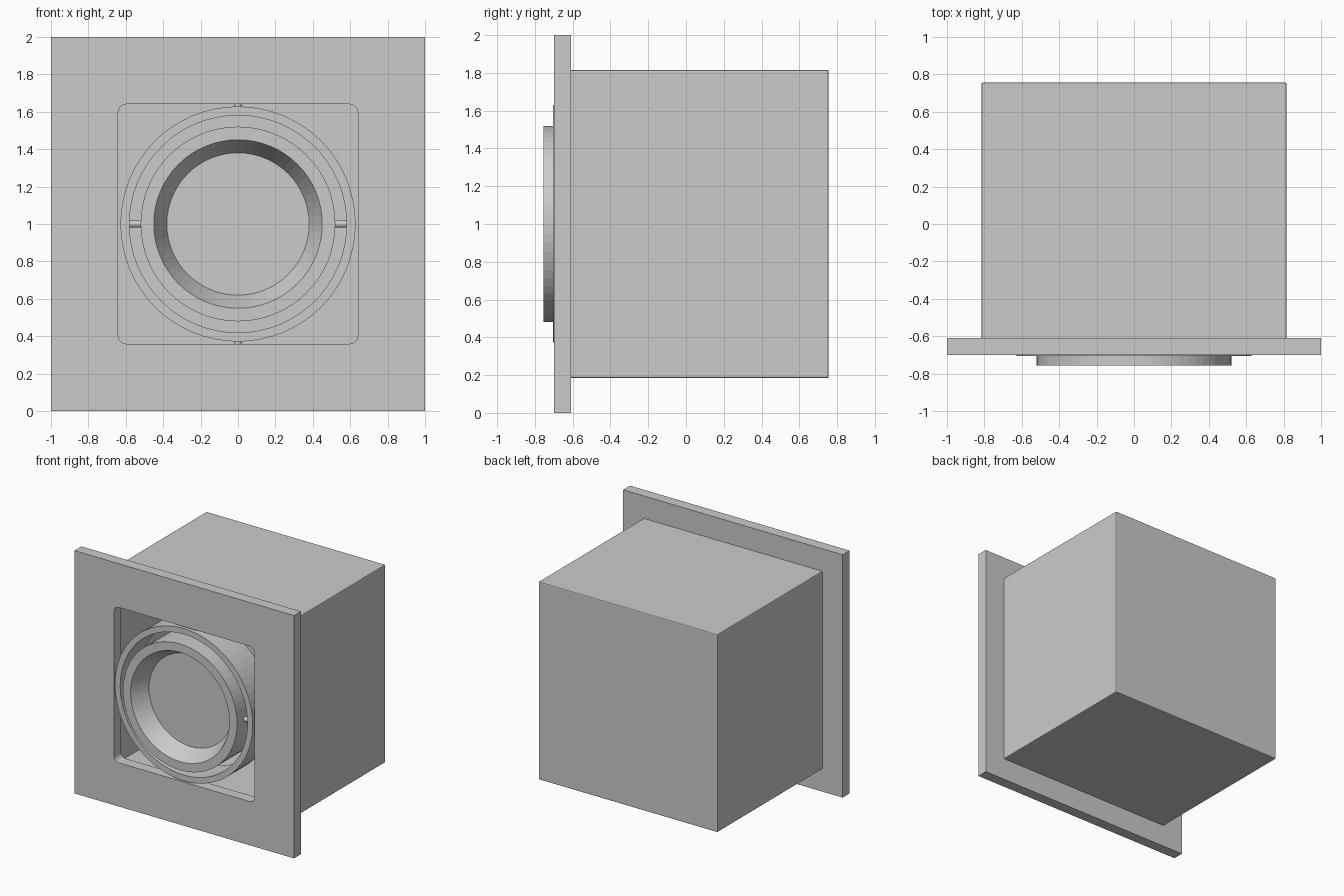
import bpy, bmesh, math
from mathutils import Matrix, Vector

if "Cube" in bpy.data.objects:
    bpy.data.objects.remove(bpy.data.objects["Cube"])

CZ = 1.0      # height of the lamp axis
SEG = 64


def finish(name, bm):
    bmesh.ops.recalc_face_normals(bm, faces=bm.faces)
    me = bpy.data.meshes.new(name)
    bm.to_mesh(me)
    bm.free()
    ob = bpy.data.objects.new(name, me)
    bpy.context.collection.objects.link(ob)
    return ob


def lathe(name, profile, closed):
    """Spin (radius, y) points around the front-to-back axis."""
    bm = bmesh.new()
    rings = []
    for r, y in profile:
        rings.append([bm.verts.new((r * math.cos(2 * math.pi * i / SEG), y,
                                    CZ + r * math.sin(2 * math.pi * i / SEG)))
                      for i in range(SEG)] if r > 0
                     else [bm.verts.new((0, y, CZ))] * SEG)
    pairs = list(zip(rings, rings[1:]))
    if closed:
        pairs.append((rings[-1], rings[0]))
    for a, b in pairs:
        for i in range(SEG):
            j = (i + 1) % SEG
            quad = list(dict.fromkeys((a[i], a[j], b[j], b[i])))
            bm.faces.new(quad)
    return finish(name, bm)


def pin(name, start, end, radius):
    bm = bmesh.new()
    a, b = Vector(start), Vector(end)
    rot = (b - a).to_track_quat('Z', 'Y').to_matrix().to_4x4()
    bmesh.ops.create_cone(bm, cap_ends=True, segments=16, radius1=radius,
                          radius2=radius, depth=(b - a).length,
                          matrix=Matrix.Translation((a + b) / 2) @ rot)
    return finish(name, bm)


# Front plate with a rounded square opening
bm = bmesh.new()
half, rad, y0, y1 = 0.64, 0.045, -0.70, -0.61
outer = [(-1, -1), (1, -1), (1, 1), (-1, 1)]
inner = []
for k, (sx, sz) in enumerate([(1, 1), (-1, 1), (-1, -1), (1, -1)]):
    for i in range(7):
        t = math.pi / 2 * (k + i / 6)
        inner.append((sx * (half - rad) + rad * math.cos(t),
                      sz * (half - rad) + rad * math.sin(t)))
edges = []
for loop in (outer, inner):
    vs = [bm.verts.new((x, y0, CZ + z)) for x, z in loop]
    edges += [bm.edges.new((vs[i - 1], vs[i])) for i in range(len(vs))]
bmesh.ops.triangle_fill(bm, use_beauty=True, edges=edges)
ext = bmesh.ops.extrude_face_region(bm, geom=bm.faces[:])
bmesh.ops.translate(bm, vec=(0, y1 - y0, 0),
                    verts=[g for g in ext["geom"] if isinstance(g, bmesh.types.BMVert)])
finish("front_plate", bm)

# Housing box: open at the front, slightly softened edges, thin walls
bm = bmesh.new()
yf, yb = -0.61, 0.755
bmesh.ops.create_cube(bm, size=1, matrix=Matrix.Translation((0, (yf + yb) / 2, CZ))
                      @ Matrix.Diagonal((1.63, yb - yf, 1.63, 1)))
front = [f for f in bm.faces if f.calc_center_median().y < yf + 0.01]
bmesh.ops.delete(bm, geom=front, context='FACES')
bmesh.ops.bevel(bm, geom=[e for e in bm.edges if not e.is_boundary],
                offset=0.007, segments=2, profile=0.5, affect='EDGES')
housing = finish("housing_box", bm)
mod = housing.modifiers.new("walls", 'SOLIDIFY')
mod.thickness = 0.02
mod.offset = -1

# Gimbal ring
lathe("gimbal_ring", [(0.58, -0.705), (0.628, -0.705),
                      (0.628, -0.45), (0.58, -0.45)], True)

# Lamp body with a funnel-shaped front and flat lens
lathe("lamp_body", [(0, -0.615), (0.38, -0.615), (0.45, -0.755), (0.52, -0.755),
                    (0.52, -0.40), (0, -0.40)], False)

# Pivot pins: sideways between lamp and ring, upright between ring and plate
for s, side in ((-1, "left"), (1, "right")):
    pin("lamp_pin_" + side, (s * 0.51, -0.65, CZ), (s * 0.59, -0.65, CZ), 0.02)
for s, side in ((-1, "bottom"), (1, "top")):
    pin("ring_pin_" + side, (0, -0.655, CZ + s * 0.62), (0, -0.655, CZ + s * 0.65), 0.02)
